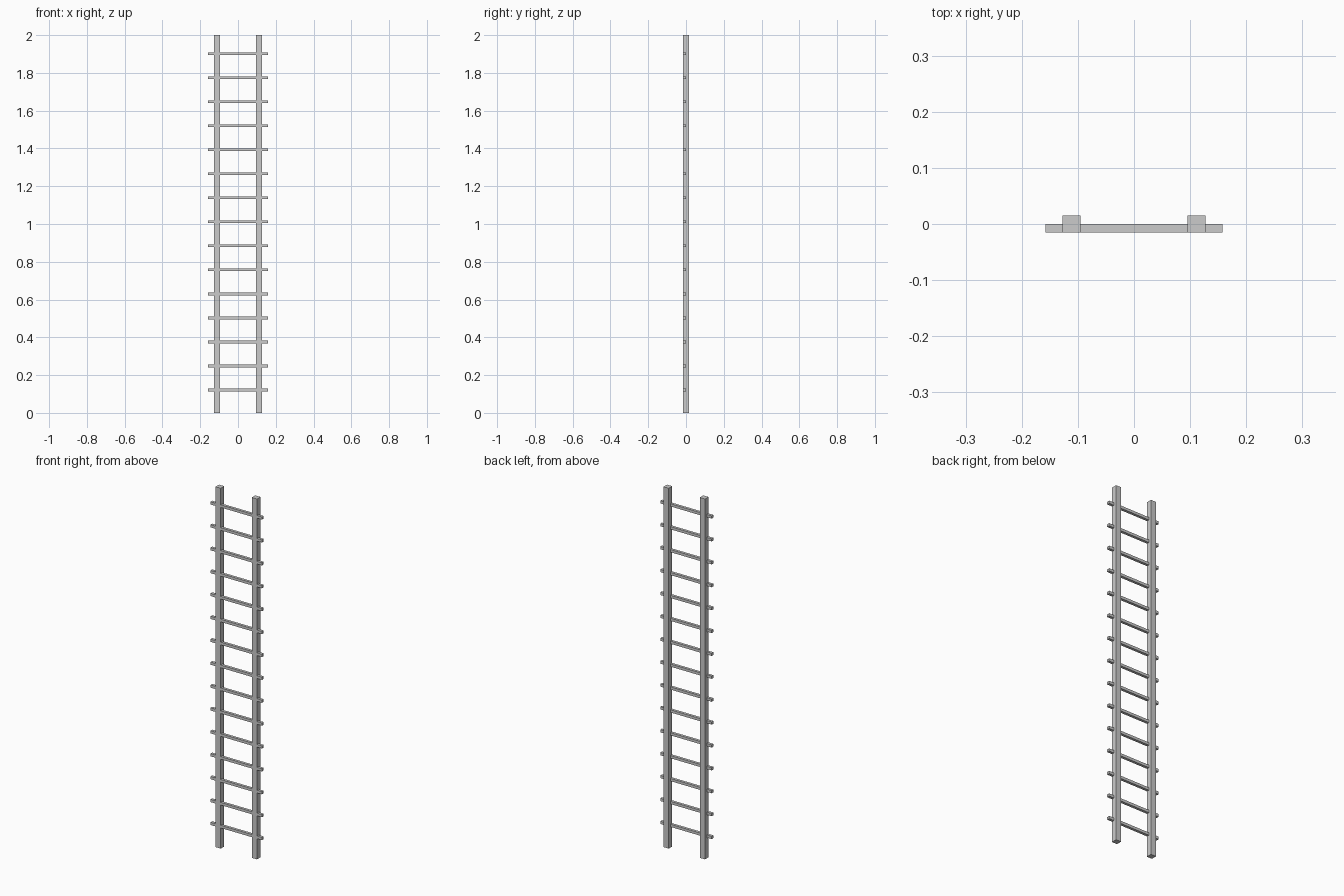
import bpy

if "Cube" in bpy.data.objects:
    bpy.data.objects.remove(bpy.data.objects["Cube"])


def box(name, size, centre):
    bpy.ops.mesh.primitive_cube_add(size=1, location=centre)
    ob = bpy.context.object
    ob.name = name
    ob.scale = size
    bpy.ops.object.transform_apply(location=False, rotation=False, scale=True)
    return ob


# Two square upright rails
for side, label in ((-1, "left"), (1, "right")):
    box(label + "_rail", (0.032, 0.031, 2.0), (side * 0.1115, 0, 1.0))

# Fifteen thin rungs, set in the front half of the rails and overhanging both sides
RUNGS = 15
Z_LOW, Z_HIGH = 0.122, 1.901
for i in range(RUNGS):
    z = Z_LOW + (Z_HIGH - Z_LOW) * i / (RUNGS - 1)
    box(f"rung_{i + 1}", (0.316, 0.015, 0.015), (0, -0.0077, z))
